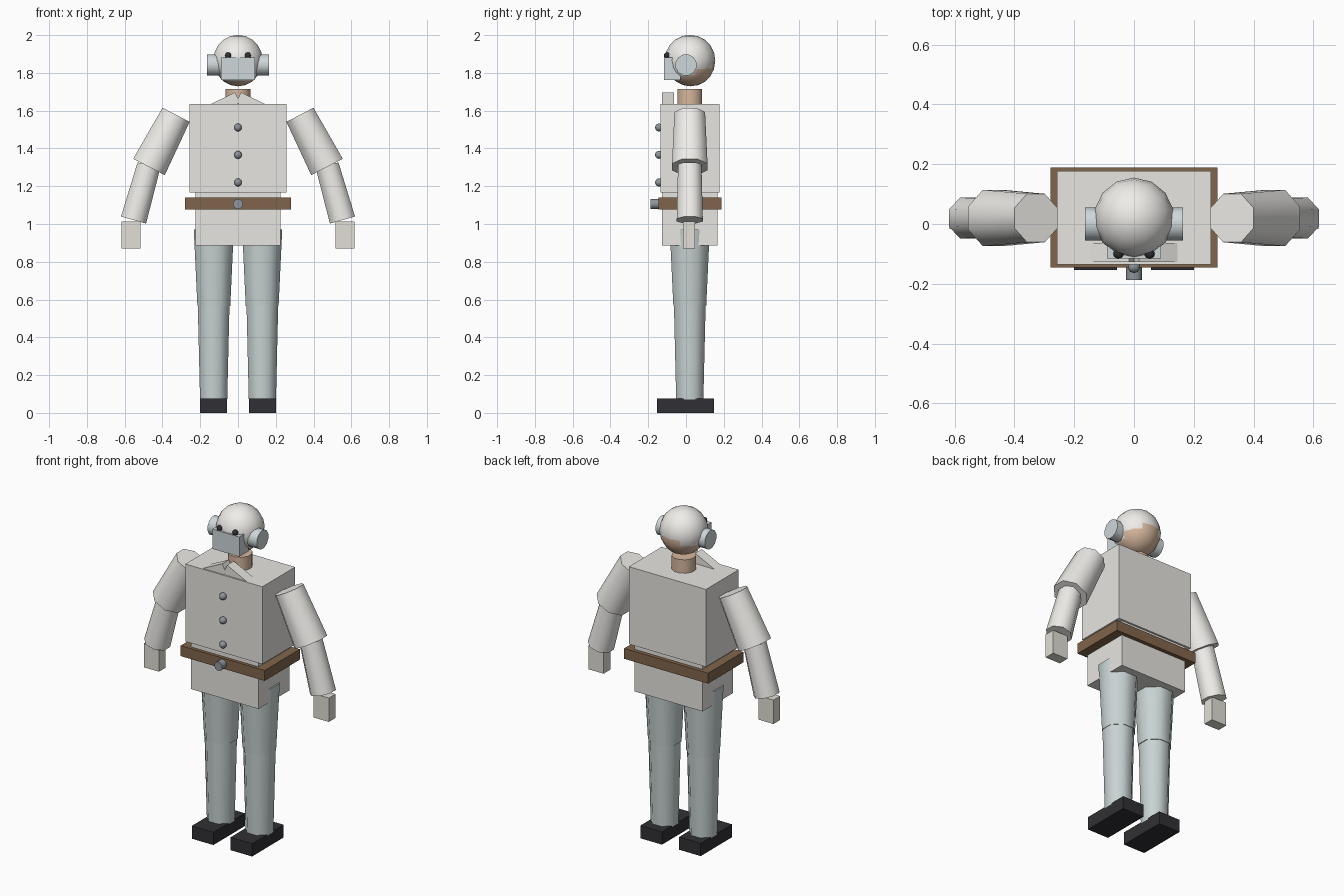
import bpy, bmesh, math
from mathutils import Matrix, Vector

if "Cube" in bpy.data.objects:
    bpy.data.objects.remove(bpy.data.objects["Cube"])


def material(name, rgb):
    m = bpy.data.materials.new(name)
    m.diffuse_color = (*rgb, 1)
    m.use_nodes = True
    m.node_tree.nodes["Principled BSDF"].inputs["Base Color"].default_value = m.diffuse_color
    return m


CLOTH = material("cloth", (0.80, 0.79, 0.75))
WHITE = material("white", (0.86, 0.85, 0.82))
TROUSER = material("trouser", (0.58, 0.65, 0.65))
LEATHER = material("leather", (0.22, 0.13, 0.07))
BLACK = material("black", (0.03, 0.03, 0.035))
SKIN = material("skin", (0.68, 0.48, 0.34))
GLOVE = material("glove", (0.76, 0.74, 0.68))
STEEL = material("steel", (0.62, 0.68, 0.70))
DARK_STEEL = material("dark_steel", (0.28, 0.30, 0.33))


def finish(name, bm, mat, smooth=None):
    me = bpy.data.meshes.new(name)
    bm.to_mesh(me)
    bm.free()
    ob = bpy.data.objects.new(name, me)
    bpy.context.collection.objects.link(ob)
    me.materials.append(mat)
    if smooth:
        bpy.ops.object.select_all(action='DESELECT')
        ob.select_set(True)
        bpy.context.view_layer.objects.active = ob
        bpy.ops.object.shade_smooth_by_angle(angle=math.radians(smooth))
    return ob


def box(name, lo, hi, mat, tilt=0):
    """Box between two corners, optionally tilted about the y axis."""
    lo, hi = Vector(lo), Vector(hi)
    bm = bmesh.new()
    bmesh.ops.create_cube(bm, size=1, matrix=Matrix.Translation((lo + hi) / 2)
                          @ Matrix.Rotation(tilt, 4, 'Y') @ Matrix.Diagonal((*(hi - lo), 1)))
    return finish(name, bm, mat)


def mirrored_x(s, a, b):
    return min(s * a, s * b), max(s * a, s * b)


def tube(name, a, b, r1, r2, mat, sides=8):
    """Tapered prism from a to b; radii are measured to the flats."""
    a, b = Vector(a), Vector(b)
    d = b - a
    k = 1 / math.cos(math.pi / sides)
    rot = Vector((0, 0, 1)).rotation_difference(d).to_matrix().to_4x4()
    bm = bmesh.new()
    bmesh.ops.create_cone(bm, cap_ends=True, segments=sides, radius1=r1 * k, radius2=r2 * k,
                          depth=d.length, matrix=Matrix.Translation((a + b) / 2) @ rot
                          @ Matrix.Rotation(math.pi / sides, 4, 'Z'))
    return finish(name, bm, mat, 50)


def ball(name, centre, r, mat, u=14, v=10):
    bm = bmesh.new()
    bmesh.ops.create_uvsphere(bm, u_segments=u, v_segments=v, radius=r,
                              matrix=Matrix.Translation(centre))
    return finish(name, bm, mat, 60)


# Head, hood and neck
ball("hood", (0, 0.021, 1.867), 0.134, WHITE)
ball("head", (0, 0.025, 1.858), 0.129, SKIN)
tube("neck", (0, 0.02, 1.60), (0, 0.02, 1.715), 0.066, 0.066, SKIN, 12)
box("face_mask", (-0.09, -0.116, 1.763), (0.09, -0.03, 1.882), STEEL)

# Body: jacket, skirt, belt
box("jacket", (-0.257, -0.135, 1.167), (0.257, 0.177, 1.634), CLOTH)
box("jacket_skirt", (-0.226, -0.127, 0.886), (0.226, 0.166, 1.175), CLOTH)
box("belt", (-0.28, -0.146, 1.077), (0.28, 0.189, 1.14), LEATHER)
tube("buckle", (0, -0.13, 1.106), (0, -0.188, 1.106), 0.026, 0.026, DARK_STEEL, 12)
for z in (1.22, 1.366, 1.511):
    ball("button", (0, -0.143, z), 0.021, DARK_STEEL, 10, 8)

for s in (-1, 1):
    side = "left" if s > 0 else "right"

    # Eyes, ear cups and collar flaps
    ball(side + "_eye", (s * 0.052, -0.1, 1.892), 0.017, BLACK, 10, 8)
    tube(side + "_ear_cup", (s * 0.09, 0, 1.842), (s * 0.164, 0, 1.842), 0.055, 0.055, STEEL, 12)
    x0, x1 = mirrored_x(s, -0.005, 0.155)
    box(side + "_collar", (x0, -0.127, 1.605), (x1, -0.063, 1.665), CLOTH, s * math.radians(26))

    # Arms: flared sleeves and hand
    tube(side + "_upper_sleeve", (s * 0.328, 0.02, 1.578), (s * 0.471, 0.02, 1.302),
         0.081, 0.094, WHITE)
    tube(side + "_lower_sleeve", (s * 0.472, 0.02, 1.31), (s * 0.553, 0.02, 1.021),
         0.062, 0.069, WHITE)
    x0, x1 = mirrored_x(s, 0.516, 0.617)
    box(side + "_hand", (x0, -0.016, 0.87), (x1, 0.048, 1.014), GLOVE)

    # Legs and shoe
    tube(side + "_thigh", (s * 0.128, 0.02, 0.565), (s * 0.128, 0.02, 0.97), 0.087, 0.106, TROUSER)
    tube(side + "_shin", (s * 0.129, 0.02, 0.07), (s * 0.129, 0.02, 0.575), 0.072, 0.084, TROUSER)
    x0, x1 = mirrored_x(s, 0.057, 0.201)
    box(side + "_shoe", (x0, -0.153, 0), (x1, 0.147, 0.077), BLACK)
